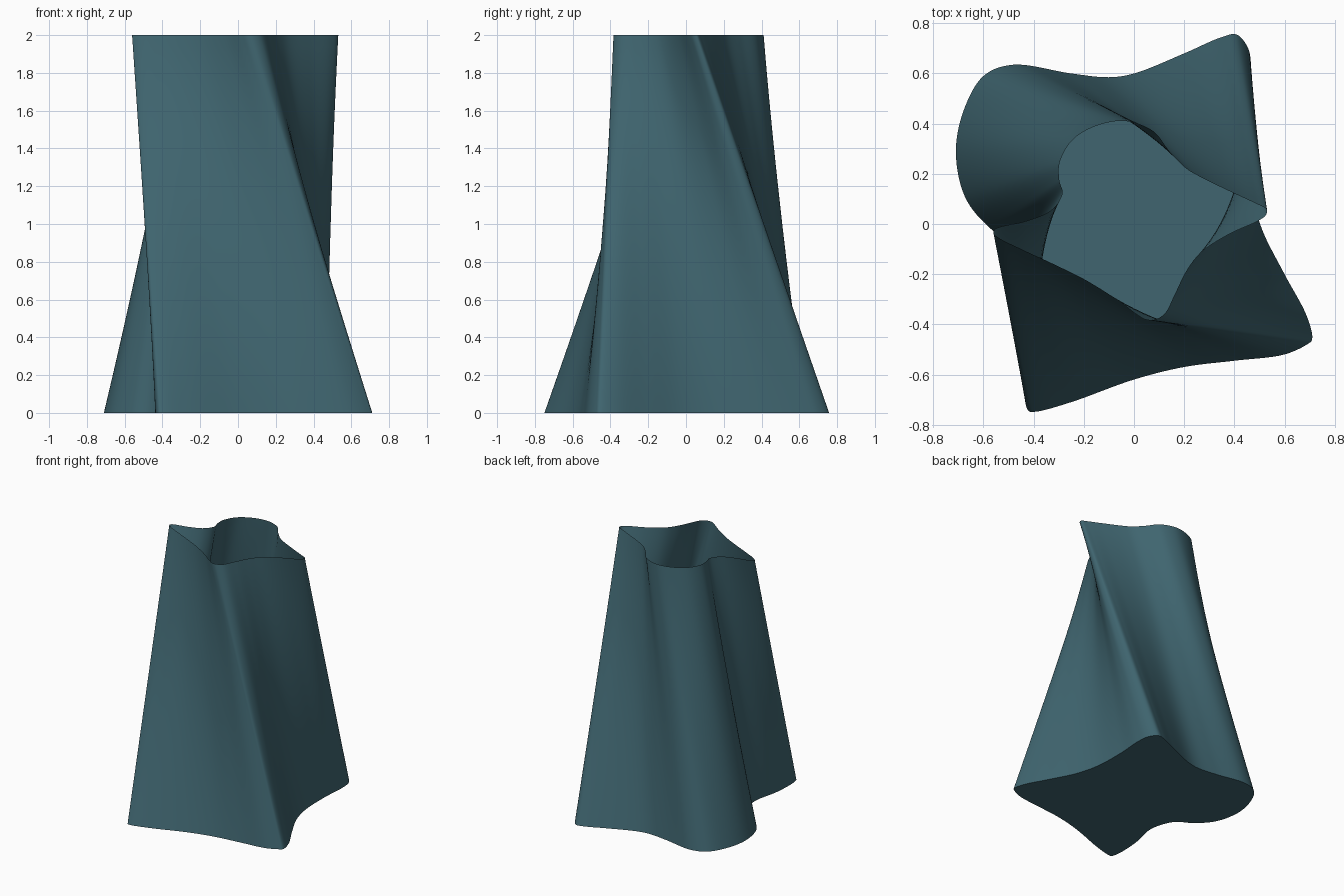
import bpy, bmesh
from mathutils import Vector

if "Cube" in bpy.data.objects:
    bpy.data.objects.remove(bpy.data.objects["Cube"])

# Matching outline points: bottom x, y -> top x, y
PAIRS = [Vector(p) for p in (
    (.71, -.46, .075, -.383), (.69, -.37, .12, -.36), (.60, -.20, .165, -.275),
    (.51, -.02, .21, -.185), (.465, .15, .265, -.115), (.455, .40, .38, -.04),
    (.467, .60, .49, .01), (.455, .70, .525, .035), (.41, .755, .528, .06),
    (.35, .745, .49, .08), (.20, .68, .40, .122), (0, .60, .27, .185),
    (-.10, .585, .21, .22), (-.25, .60, .145, .285), (-.48, .635, .07, .375),
    (-.60, .59, -.03, .41), (-.68, .45, -.14, .395), (-.71, .28, -.24, .34),
    (-.67, .10, -.295, .25), (-.57, -.02, -.298, .175), (-.45, -.10, -.285, .12),
    (-.39, -.27, -.33, .055), (-.43, -.50, -.43, .012), (-.435, -.70, -.55, -.018),
    (-.42, -.745, -.56, -.037), (-.39, -.748, -.54, -.055), (-.25, -.71, -.45, -.10),
    (0, -.62, -.31, -.165), (.20, -.57, -.19, -.225), (.40, -.545, -.07, -.30),
    (.60, -.52, .01, -.36), (.69, -.48, .05, -.382))]
HEIGHT, LAYERS, STEPS = 2.0, 32, 8


def closed_curve(points, steps):
    """Centripetal Catmull-Rom curve through the points."""
    out, n = [], len(points)
    for i in range(n):
        p = [points[(i + k) % n] for k in (-1, 0, 1, 2)]
        t = [0.0]
        for a, b in zip(p, p[1:]):
            t.append(t[-1] + (b - a).length ** .5)

        def mix(a, b, ta, tb, u):
            return a * ((tb - u) / (tb - ta)) + b * ((u - ta) / (tb - ta))

        for s in range(steps):
            u = t[1] + (t[2] - t[1]) * s / steps
            a = [mix(p[k], p[k + 1], t[k], t[k + 1], u) for k in range(3)]
            b = [mix(a[k], a[k + 1], t[k], t[k + 2], u) for k in range(2)]
            out.append(mix(b[0], b[1], t[1], t[2], u))
    return out


# Twisted wall: straight loft between the two outlines, open at the top
outline = closed_curve(PAIRS, STEPS)
bm = bmesh.new()
rings = []
for j in range(LAYERS + 1):
    f = j / LAYERS
    rings.append([bm.verts.new((q[0] + (q[2] - q[0]) * f,
                                q[1] + (q[3] - q[1]) * f, HEIGHT * f))
                  for q in outline])
n = len(outline)
for low, high in zip(rings, rings[1:]):
    for i in range(n):
        k = (i + 1) % n
        bm.faces.new((low[i], low[k], high[k], high[i]))

# Flat floor
bm.faces.new(rings[0][::-1])

mesh = bpy.data.meshes.new("twisted_vase")
bm.to_mesh(mesh)
bm.free()
vase = bpy.data.objects.new("twisted_vase", mesh)
bpy.context.collection.objects.link(vase)
bpy.context.view_layer.objects.active = vase
vase.select_set(True)
bpy.ops.object.shade_smooth_by_angle(angle=0.6)

teal = bpy.data.materials.new("dark_teal")
teal.diffuse_color = (.05, .13, .16, 1)
teal.use_nodes = True
teal.node_tree.nodes["Principled BSDF"].inputs["Base Color"].default_value = teal.diffuse_color
mesh.materials.append(teal)
